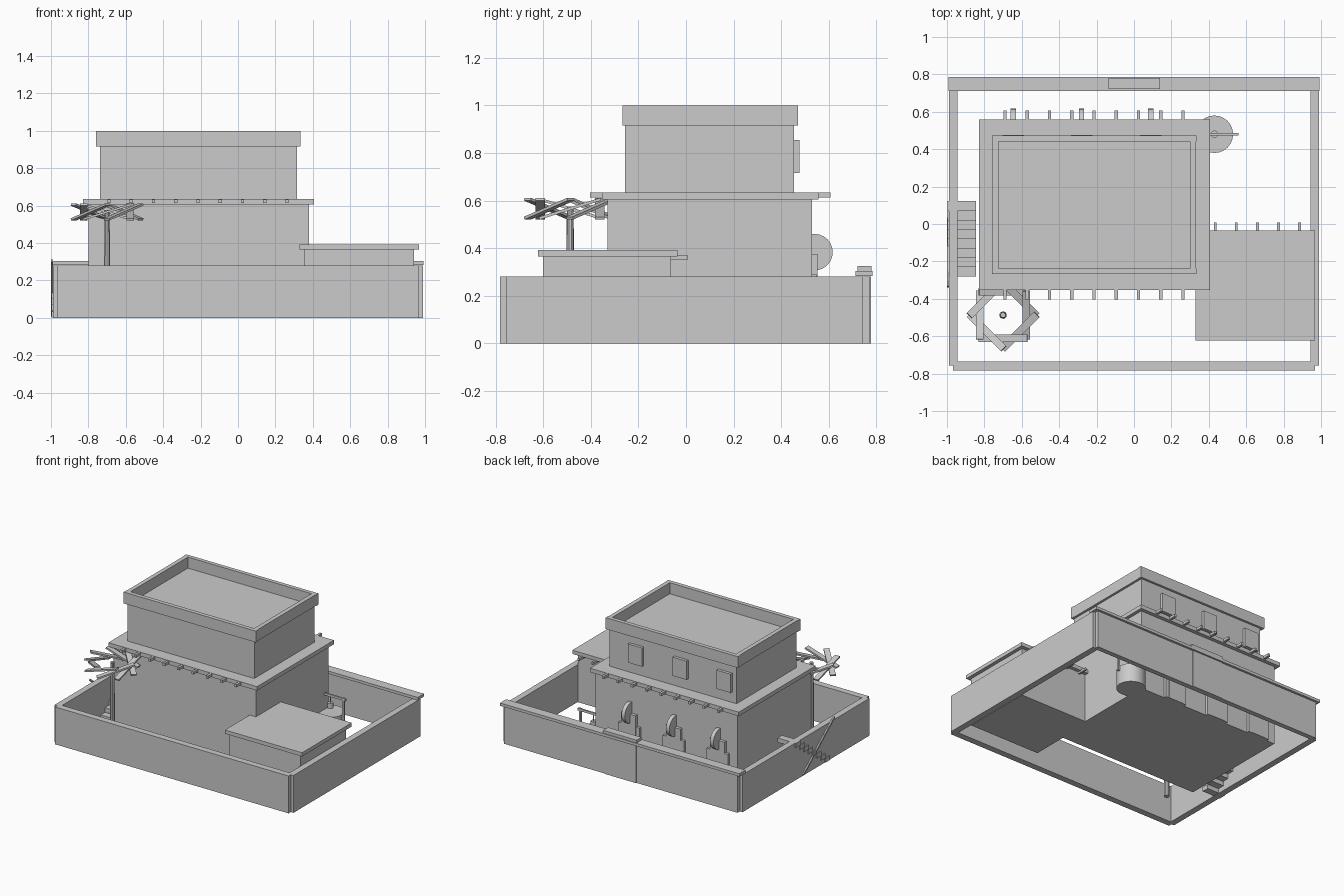
import bpy
from math import sin, cos, pi, atan2, hypot
from mathutils import Matrix, Vector


def box(name, x0, x1, y0, y1, z0, z1):
    bpy.ops.mesh.primitive_cube_add(size=1)
    o = bpy.context.object
    o.name = name
    o.data.transform(Matrix.Diagonal((x1 - x0, y1 - y0, z1 - z0, 1)))
    o.location = ((x0 + x1) / 2, (y0 + y1) / 2, (z0 + z1) / 2)
    return o


def cyl(name, loc, r, h, n=24, rot=(0, 0, 0), r2=None):
    bpy.ops.mesh.primitive_cone_add(vertices=n, radius1=r, radius2=r if r2 is None else r2,
                                    depth=h, location=loc, rotation=rot)
    o = bpy.context.object
    o.name = name
    bpy.ops.object.shade_smooth_by_angle()
    return o


# courtyard walls, open in the middle
box("front_wall", -.968, .968, -.783, -.735, 0, .28)
box("back_wall", -.968, .968, .735, .772, 0, .28)
box("left_wall", -.99, -.943, -.757, .745, 0, .28)
box("right_wall", .943, .99, -.757, .745, 0, .28)
box("back_wall_cap", -.992, .992, .712, .785, .283, .304)
box("gate_cap", -.137, .14, .722, .78, .304, .325)
box("gate", -.13, .13, .735, .777, 0, .28)

# main house
box("ground_floor", -.80, .38, -.33, .53, 0, .605)
box("ground_floor_roof", -.828, .405, -.353, .558, .605, .635)
box("upper_floor", -.738, .315, -.257, .455, .635, .917)

# roof parapet
box("parapet_front", -.76, .335, -.268, -.237, .915, 1)
box("parapet_back", -.76, .335, .442, .472, .915, 1)
box("parapet_left", -.757, -.725, -.25, .455, .915, 1)
box("parapet_right", .30, .332, -.25, .455, .915, 1)

# roof beams poking out at front and back
for i in range(9):
    x = -.69 + i * .119
    box("roof_beam", x - .009, x + .009, -.403, .608, .613, .633)

# annex
box("annex", .353, .94, -.602, -.063, 0, .365)
box("annex_roof", .328, .967, -.623, -.035, .365, .393)
for i in range(5):
    x = .435 + i * .1125
    box("annex_beam", x - .007, x + .007, -.1, .008, .352, .37)

# back windows and arched doors
for x in (-.645, -.28, .09):
    box("window", x - .058, x + .058, .44, .477, .715, .855)
    box("door", x - .06, x + .06, .52, .553, 0, .375)
    box("door_frame", x - .088, x + .088, .52, .55, 0, .29)
    cyl("door_arch", (x, .54, .383), .077, .028, 24, (0, pi / 2, 0))

# well
cyl("well", (.43, .48, .07), .1, .14, 24)
for x in (.352, .54):
    box("well_post", x - .007, x + .007, .473, .487, .1, .27)
box("well_bar", .34, .56, .474, .486, .25, .267)
cyl("well_bucket", (.43, .48, .185), .02, .04, 12)
cyl("well_rope", (.43, .48, .23), .003, .06, 6)

# palm tree: eight tilted leaves in a ring
tx, ty, tz = -.70, -.487, .566
cyl("palm_trunk", (tx, ty, .288), .02, .576, 10, r2=.014)
for i in range(8):
    a = i * pi / 4
    leaf = box("palm_leaf", -.02, .02, -.135, .135, -.006, .006)
    leaf.matrix_world = (Matrix.Translation((tx + .125 * cos(a), ty + .125 * sin(a), tz))
                         @ Matrix.Rotation(a, 4, 'Z') @ Matrix.Rotation(.30, 4, 'X'))

# side stairs and leaning rail
for i in range(8):
    y = -.28 + i * .05
    z = .035 * (i + 1)
    box("stair_step", -.997, -.845, y, y + .052, z - .033, z)
p, q = Vector((-.994, .03, .012)), Vector((-.994, -.335, .305))
d = q - p
rail = box("stair_rail", -.006, .006, -d.length / 2, d.length / 2, -.007, .007)
rail.matrix_world = Matrix.Translation((p + q) / 2) @ Matrix.Rotation(atan2(-d.z, -d.y), 4, 'X')
